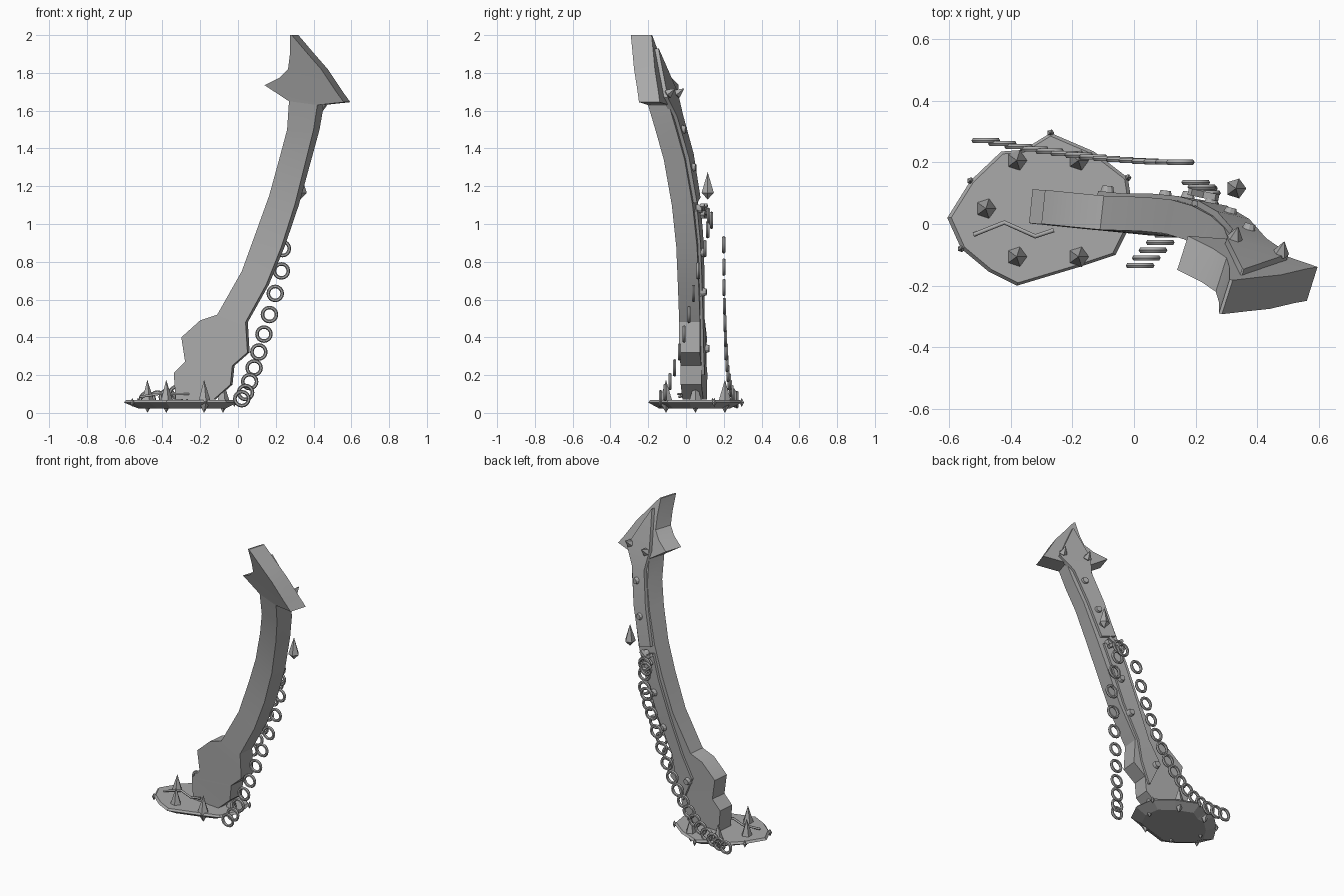
import bpy, bmesh
from math import sin, cos, pi, radians
from mathutils import Vector, Quaternion

if "Cube" in bpy.data.objects:
    bpy.data.objects.remove(bpy.data.objects["Cube"])

steel = bpy.data.materials.new("grey_steel")
steel.use_nodes = True
GREY = (0.4, 0.4, 0.4, 1)
steel.diffuse_color = GREY
steel.node_tree.nodes["Principled BSDF"].inputs["Base Color"].default_value = GREY


def finish(obj, name, smooth=True):
    obj.name = name
    obj.data.materials.clear()
    obj.data.materials.append(steel)
    if smooth:
        bpy.ops.object.select_all(action='DESELECT')
        obj.select_set(True)
        bpy.context.view_layer.objects.active = obj
        bpy.ops.object.shade_smooth_by_angle(angle=radians(25))
    return obj


def from_mesh(name, verts, faces, smooth=True):
    mesh = bpy.data.meshes.new(name)
    mesh.from_pydata(verts, [], faces)
    bm = bmesh.new()
    bm.from_mesh(mesh)
    bmesh.ops.recalc_face_normals(bm, faces=bm.faces)
    bm.to_mesh(mesh)
    bm.free()
    obj = bpy.data.objects.new(name, mesh)
    bpy.context.collection.objects.link(obj)
    return finish(obj, name, smooth)


# Bend of the blade: height, reference x, depth there, sideways twist
BEND = [(0.1, 0.0, -0.032, -0.1), (0.5, 0.05, -0.037, -0.11),
        (0.8, 0.2, -0.045, -0.14), (1.0, 0.265, -0.06, -0.18),
        (1.2, 0.325, -0.088, -0.22), (1.4, 0.375, -0.13, -0.27),
        (1.65, 0.42, -0.206, -0.317), (2.0, 0.42, -0.335, -0.317)]


def bent(x, z, depth):
    """Point on the bent blade, a given depth behind its front face."""
    zc = min(max(z, BEND[0][0]), BEND[-1][0])
    for a, b in zip(BEND, BEND[1:]):
        if zc <= b[0]:
            t = (zc - a[0]) / (b[0] - a[0])
            ref, y, k = (p + (q - p) * t for p, q in zip(a[1:], b[1:]))
            break
    return Vector((x - k * depth, y + k * (x - ref) + depth, z))


def slab(name, rows, d0, d1):
    """Bent plate from rows of left and right edge points."""
    verts, faces = [], []
    for xl, zl, xr, zr in rows:
        verts += [bent(xl, zl, d0), bent(xr, zr, d0),
                  bent(xr, zr, d1), bent(xl, zl, d1)]
    for r in range(len(rows) - 1):
        for i in range(4):
            j = (i + 1) % 4
            faces.append((4 * r + i, 4 * r + j, 4 * r + 4 + j, 4 * r + 4 + i))
    n = len(verts)
    faces += [(0, 1, 2, 3), (n - 4, n - 3, n - 2, n - 1)]
    return from_mesh(name, verts, faces)


# Curved shaft, with a stepped foot and a barbed head
slab("curved_shaft", [
    (-.33, .07, -.13, .07), (-.34, .21, -.04, .15), (-.28, .27, -.03, .25),
    (-.3, .4, .05, .32), (-.2, .49, .045, .4), (-.11, .52, .04, .48),
    (.02, .75, .15, .68), (.1, .97, .23, .88), (.165, 1.15, .3, 1.1),
    (.22, 1.35, .36, 1.34), (.26, 1.5, .4, 1.5), (.27, 1.65, .42, 1.63)],
    0, .11)
slab("barbed_head", [
    (.27, 1.65, .42, 1.63), (.14, 1.735, .56, 1.645), (.22, 1.775, .52, 1.7),
    (.265, 1.82, .44, 1.82), (.275, 1.9, .37, 1.9), (.275, 2, .285, 2)],
    0, .11)

# Raised strips on the back
slab("lower_back_strip", [
    (-.06, .2, -.05, .2), (-.13, .36, 0, .34), (-.05, .5, .025, .48),
    (.04, .73, .13, .69), (.12, .95, .205, .9), (.165, 1.1, .26, 1.07)],
    .1, .125)
slab("upper_back_strip", [
    (.18, 1.14, .275, 1.11), (.235, 1.37, .34, 1.35), (.28, 1.58, .39, 1.57),
    (.26, 1.7, .46, 1.67), (.31, 1.93, .315, 1.93)], .1, .13)

# Ragged base disc, narrower underneath
OUTLINE = [(-.605, .02), (-.53, .14), (-.43, .235), (-.36, .24), (-.27, .295),
           (-.13, .235), (-.02, .15), (0, .02), (-.06, -.1), (-.18, -.14),
           (-.38, -.2), (-.47, -.155), (-.56, -.08)]
CENTRE = Vector((-.28, .04, 0))
n = len(OUTLINE)
verts, faces = [], []
for scale, z in ((.96, .068), (1, .055), (.75, .022)):
    for x, y in OUTLINE:
        p = CENTRE.lerp(Vector((x, y, 0)), scale)
        verts.append((p.x, p.y, z))
for r in range(2):
    for i in range(n):
        j = (i + 1) % n
        faces.append((r * n + i, r * n + j, r * n + n + j, r * n + n + i))
faces += [tuple(range(n)), tuple(range(2 * n, 3 * n))]
from_mesh("base_disc", verts, faces, False)


def spike(name, loc, radius, up, down, axis=(0, 0, 1), sides=5):
    """Faceted spike with a point at both ends."""
    turn = Vector((0, 0, 1)).rotation_difference(Vector(axis))
    pts = [Vector((radius * cos(2 * pi * i / sides),
                   radius * sin(2 * pi * i / sides), 0)) for i in range(sides)]
    pts += [Vector((0, 0, up)), Vector((0, 0, -down))]
    fs = [(i, (i + 1) % sides, sides + e) for i in range(sides) for e in (0, 1)]
    return from_mesh(name, [Vector(loc) + turn @ p for p in pts], fs, False)


# Spikes around the disc
for i in range(6):
    a = i * pi / 3
    spike("base_spike", (-.28 + .2 * cos(a), .05 + .18 * sin(a), .06),
          .036, .115, .06)
for i in (1, 4, 6, 12):
    spike("rim_spike", (*OUTLINE[i], .055), .012, .025, .025)

# Bent rod lying on the disc
rod = bpy.data.curves.new("zigzag_rod", 'CURVE')
rod.dimensions = '3D'
rod.bevel_depth = .007
rod.bevel_resolution = 1
rod.use_fill_caps = True
line = rod.splines.new('POLY')
path = [(-.52, -.035, .085), (-.42, .005, .1), (-.32, -.04, .1), (-.26, -.02, .1)]
line.points.add(len(path) - 1)
for point, co in zip(line.points, path):
    point.co = (*co, 1)
rod_obj = bpy.data.objects.new("zigzag_rod", rod)
rod.materials.append(steel)
bpy.context.collection.objects.link(rod_obj)

# Studs and spikes along the back
for x, z in ((-.1, .34), (.085, .64), (.155, .85), (.225, 1.08),
             (.28, 1.3), (.335, 1.5)):
    p = bent(x, z, .13)
    out = (bent(x, z, 1) - bent(x, z, 0)).normalized()
    bpy.ops.mesh.primitive_cone_add(vertices=10, radius1=.026, radius2=.018,
                                    depth=.03, location=p)
    stud = bpy.context.object
    stud.rotation_euler = out.to_track_quat('Z', 'Y').to_euler()
    finish(stud, "back_stud")
for x in (.285, .435):
    spike("head_spike", bent(x, 1.69, .13), .027, .05, .02, (.2, .7, .5))
spike("side_spike", (.33, .115, 1.165), .034, .11, .035)

# Crossed clamp holding the chains
for angle in (35, -35):
    bpy.ops.mesh.primitive_cube_add(size=1, location=(.225, .095, 1.07))
    bar = bpy.context.object
    bar.scale = (.11, .022, .02)
    bar.rotation_euler = (0, radians(angle), radians(-12))
    finish(bar, "clamp_bar", False)


def ring(name, loc):
    bpy.ops.mesh.primitive_torus_add(
        major_segments=16, minor_segments=6, major_radius=.037,
        minor_radius=.0095, location=loc, rotation=(pi / 2, 0, 0))
    finish(bpy.context.object, name)


# Front chain hanging past the blade edge
for p in ((.22, .12, 1.04), (.225, .115, .97), (.235, .1, .87)):
    ring("front_chain_ring", p)
for i in range(2, 11):
    t = i / 10
    ring("front_chain_ring", (.3 - .37 * t + .09 * t * t, .115 - .25 * t,
                              .075 + .935 * (1 - t) ** 1.45))

# Back chain sweeping down behind the disc
ring("back_chain_ring", (.2, .135, 1.02))
for i in range(15):
    t = i / 14
    ring("back_chain_ring", (.15 - .5 * t - .13 * t * t, .2 + .07 * t * t,
                             .07 + .82 * (1 - t) ** 2.1))
